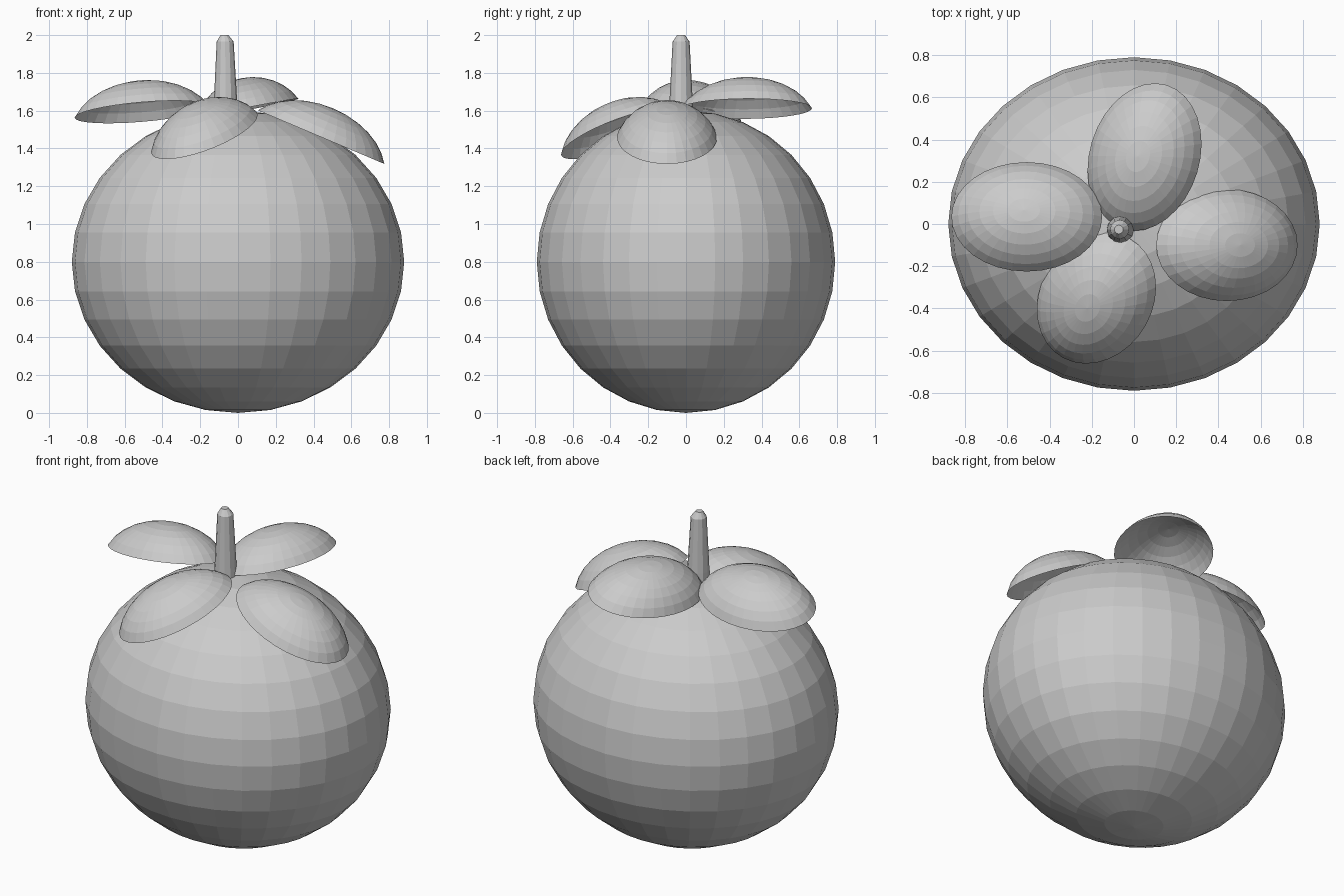
import bpy, bmesh, math
from mathutils import Vector, Matrix

if "Cube" in bpy.data.objects:
    bpy.data.objects.remove(bpy.data.objects["Cube"])


def make_object(name, bm):
    bmesh.ops.recalc_face_normals(bm, faces=bm.faces[:])
    mesh = bpy.data.meshes.new(name)
    bm.to_mesh(mesh)
    bm.free()
    obj = bpy.data.objects.new(name, mesh)
    bpy.context.collection.objects.link(obj)
    return obj


# Fruit body: flat-shaded, slightly squashed sphere
bm = bmesh.new()
bmesh.ops.create_uvsphere(bm, u_segments=32, v_segments=16, radius=1)
bmesh.ops.transform(bm, verts=bm.verts[:],
                    matrix=Matrix.Translation((0, 0, 0.8)) @ Matrix.Diagonal((0.88, 0.79, 0.8, 1)))
make_object("fruit_body", bm)


# Leaf: open cap of a sphere, mapped onto a tilted elliptical rim
def leaf(name, center, u, v, height=0.165, rings=6, segments=32):
    u, v = Vector(u), Vector(v)
    n = u.cross(v).normalized() * height
    edge = math.radians(67.5)

    def point(r, s):
        t, a = edge * r / rings, math.tau * s / segments
        rad = math.sin(t) / math.sin(edge)
        lift = (math.cos(t) - math.cos(edge)) / (1 - math.cos(edge))
        return Vector(center) + u * rad * math.cos(a) + v * rad * math.sin(a) + n * lift

    bm = bmesh.new()
    apex = bm.verts.new(point(0, 0))
    loops = [[bm.verts.new(point(r, s)) for s in range(segments)] for r in range(1, rings + 1)]
    for s in range(segments):
        q = (s + 1) % segments
        bm.faces.new((apex, loops[0][s], loops[0][q]))
        for a, b in zip(loops, loops[1:]):
            bm.faces.new((a[s], b[s], b[q], a[q]))
    obj = make_object(name, bm)
    # make the open shell face upward
    if sum(p.normal.z * p.area for p in obj.data.polygons) < 0:
        obj.data.flip_normals()


leaf("leaf_left", (-0.508, 0.034, 1.593), (0.357, 0, 0.03), (0, 0.259, -0.052))
leaf("leaf_right", (0.44, -0.1, 1.46), (0.335, 0, -0.142), (0, 0.265, 0))
leaf("leaf_front", (-0.178, -0.352, 1.48), (0.2825, 0.053, 0.098), (0, 0.305, 0.095))
leaf("leaf_back", (0.05, 0.317, 1.61), (0.27, 0.063, 0.053), (0, 0.344, -0.007))

# Stem: tapered post with a chamfered tip
bm = bmesh.new()
sides = 12
stations = [(-0.064, 0.066, 1.55), (-0.066, 0.062, 1.64), (-0.068, 0.045, 1.965), (-0.072, 0.021, 2.0)]
loops = [[bm.verts.new((x + r * math.cos(math.tau * i / sides),
                        -0.026 + r * math.sin(math.tau * i / sides), z))
          for i in range(sides)] for x, r, z in stations]
for a, b in zip(loops, loops[1:]):
    for i in range(sides):
        j = (i + 1) % sides
        bm.faces.new((a[i], a[j], b[j], b[i]))
bm.faces.new(loops[-1])
bm.faces.new(loops[0][::-1])
make_object("stem", bm)
